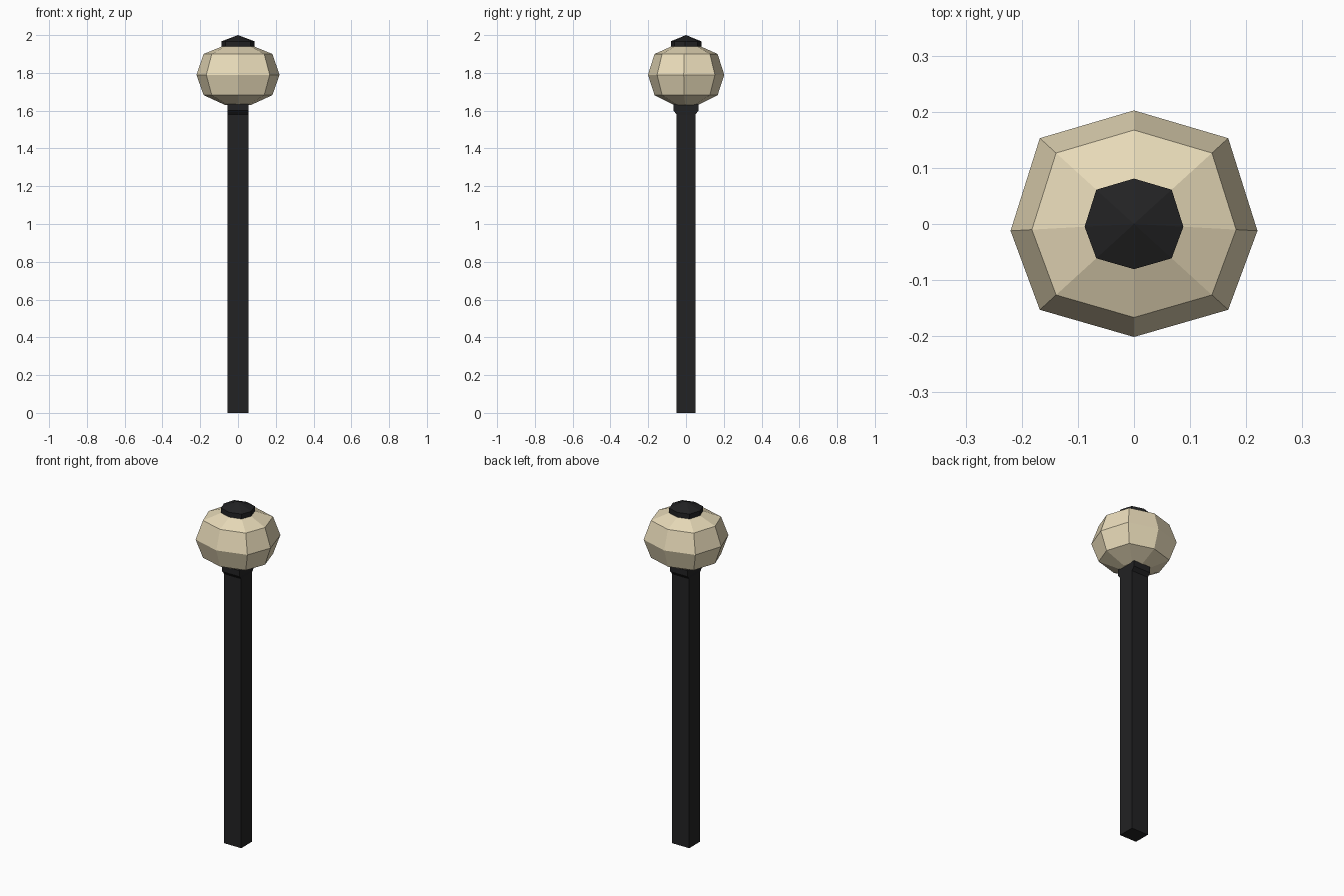
import bpy

if "Cube" in bpy.data.objects:
    bpy.data.objects.remove(bpy.data.objects["Cube"])

def material(name, rgb):
    m = bpy.data.materials.new(name)
    m.diffuse_color = (*rgb, 1)
    m.use_nodes = True
    m.node_tree.nodes["Principled BSDF"].inputs["Base Color"].default_value = m.diffuse_color
    return m

black = material("black_metal", (0.016, 0.016, 0.017))
cream = material("cream_glass", (0.80, 0.70, 0.48))

def loft(name, rings, mat, apex=None):
    """Join equal-sized rings of points; cap the bottom, and cap or point the top."""
    n = len(rings[0])
    verts = [p for ring in rings for p in ring]
    faces = [tuple(reversed(range(n)))]
    for r in range(len(rings) - 1):
        for i in range(n):
            j = (i + 1) % n
            faces.append((r*n + i, r*n + j, (r+1)*n + j, (r+1)*n + i))
    top = (len(rings) - 1) * n
    if apex:
        verts.append(apex)
        faces += [(top + i, top + (i + 1) % n, len(verts) - 1) for i in range(n)]
    else:
        faces.append(tuple(range(top, top + n)))
    mesh = bpy.data.meshes.new(name)
    mesh.from_pydata(verts, [], faces)
    mesh.materials.append(mat)
    ob = bpy.data.objects.new(name, mesh)
    bpy.context.collection.objects.link(ob)
    return ob

def rect(hx, hy, z):
    return [(-hx, -hy, z), (hx, -hy, z), (hx, hy, z), (-hx, hy, z)]

# Slightly squashed octagon shared by the globe and its cap
OCTAGON = [(1, -0.055), (0.763, 0.695), (0, 0.92), (-0.763, 0.695),
           (-1, -0.055), (-0.763, -0.695), (0, -0.915), (0.763, -0.695)]

def octagon(r, z):
    return [(x * r, y * r, z) for x, y in OCTAGON]

# Square post
loft("post", [rect(0.055, 0.049, 0), rect(0.055, 0.049, 1.63)], black)

# Collar, flaring front and back under the globe
loft("collar", [rect(0.055, 0.049, 1.58), rect(0.056, 0.067, 1.60),
                rect(0.056, 0.067, 1.635)], black)

# Faceted lamp globe
loft("lamp_globe", [octagon(0.068, 1.63), octagon(0.182, 1.682), octagon(0.22, 1.79),
                    octagon(0.182, 1.90), octagon(0.085, 1.94)], cream)

# Pointed cap
loft("cap", [octagon(0.088, 1.935), octagon(0.088, 1.967)], black, apex=(0, 0, 2.0))
